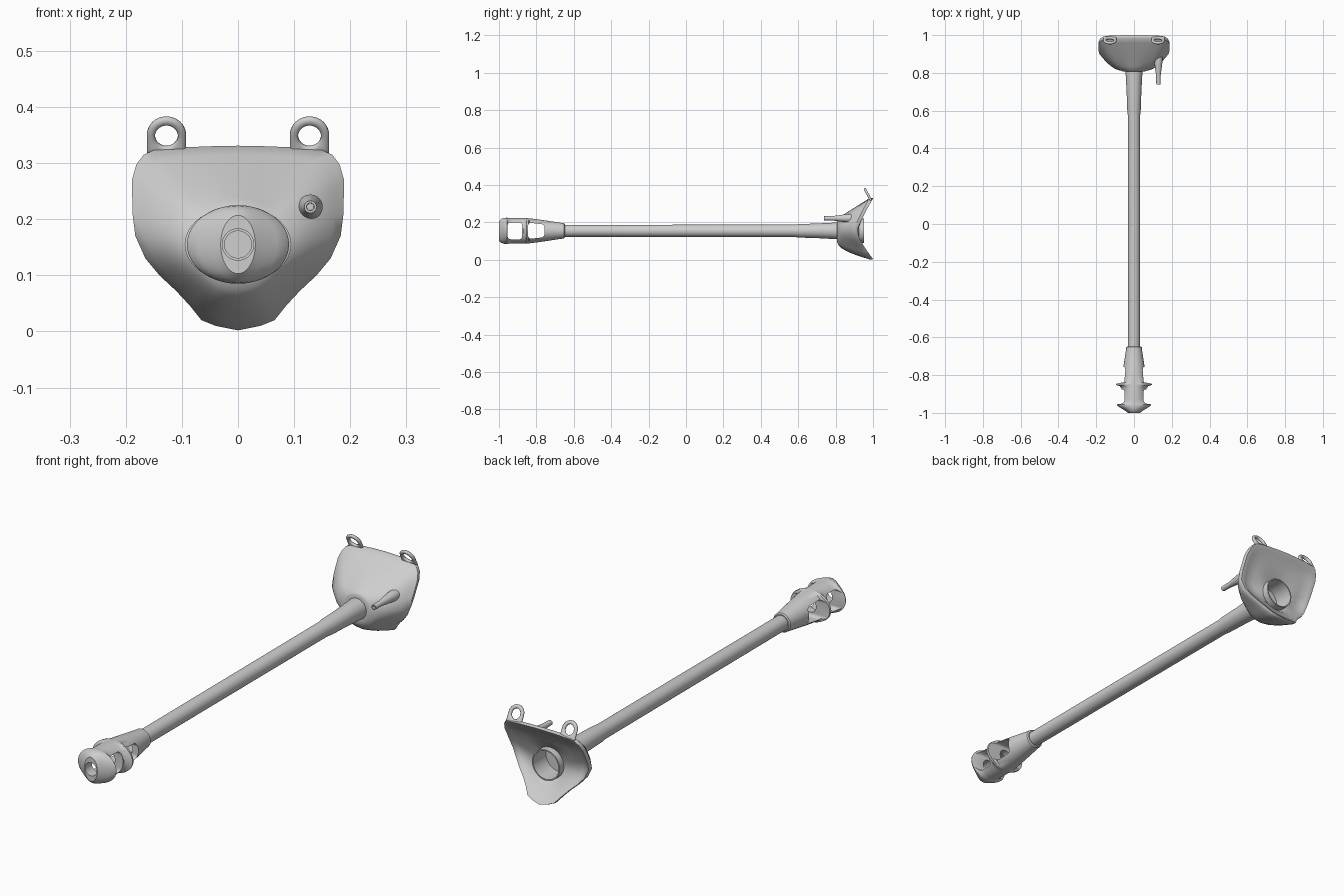
import bpy, bmesh, math
from mathutils import Matrix, Vector

if "Cube" in bpy.data.objects:
    bpy.data.objects.remove(bpy.data.objects["Cube"])

AXIS_Z = 0.155
grey = bpy.data.materials.new("plain grey")
grey.diffuse_color = (0.62, 0.62, 0.62, 1)
grey.use_nodes = True
grey.node_tree.nodes["Principled BSDF"].inputs["Base Color"].default_value = grey.diffuse_color


def make_object(name, bm):
    bmesh.ops.recalc_face_normals(bm, faces=bm.faces)
    mesh = bpy.data.meshes.new(name)
    bm.to_mesh(mesh)
    bm.free()
    ob = bpy.data.objects.new(name, mesh)
    bpy.context.collection.objects.link(ob)
    mesh.materials.append(grey)
    return ob


def activate(ob):
    bpy.ops.object.select_all(action='DESELECT')
    ob.select_set(True)
    bpy.context.view_layer.objects.active = ob


def smooth(ob, angle=35):
    activate(ob)
    bpy.ops.object.shade_smooth_by_angle(angle=math.radians(angle))


def loft(rings, cyclic=False):
    """Skin a list of equal-length point rings; cap the ends unless cyclic."""
    bm = bmesh.new()
    vr = [[bm.verts.new(p) for p in r] for r in rings]
    n = len(vr[0])
    pairs = list(zip(vr, vr[1:])) + ([(vr[-1], vr[0])] if cyclic else [])
    for a, b in pairs:
        for i in range(n):
            j = (i + 1) % n
            bm.faces.new((a[i], a[j], b[j], b[i]))
    if not cyclic:
        bm.faces.new(vr[0])
        bm.faces.new(vr[-1])
    return bm


def ellipse(y, rx, rz, x=0, z=AXIS_Z, n=40):
    return [(x + rx * math.cos(2 * math.pi * i / n), y,
             z + rz * math.sin(2 * math.pi * i / n)) for i in range(n)]


# Barrel with open bore and flared root
smooth(make_object("barrel", loft([ellipse(y, r, r) for y, r in (
    (-0.60, 0.024), (-0.745, 0.024), (-0.745, 0.0315), (-0.70, 0.032),
    (0.58, 0.033), (0.605, 0.036), (0.70, 0.039), (0.81, 0.045), (0.86, 0.045))])))

# Muzzle brake body: round sleeve with two wide elliptical baffles
brake = make_object("muzzle_brake", loft([ellipse(*s) for s in (
    (-0.648, 0.036, 0.036), (-0.652, 0.041, 0.041), (-0.670, 0.043, 0.043),
    (-0.735, 0.053, 0.053), (-0.790, 0.061, 0.061), (-0.838, 0.067, 0.067),
    (-0.842, 0.093, 0.067), (-0.852, 0.095, 0.068), (-0.858, 0.076, 0.068),
    (-0.870, 0.066, 0.069), (-0.932, 0.066, 0.069), (-0.949, 0.074, 0.069),
    (-0.956, 0.091, 0.070), (-0.962, 0.088, 0.070), (-0.974, 0.070, 0.069),
    (-0.988, 0.048, 0.064), (-1.000, 0.031, 0.052))]))


def window(y0, y1, h0, h1):
    """Rounded side opening running through the brake along x."""
    bm = loft([[(x, y0, AXIS_Z - h0), (x, y1, AXIS_Z - h1),
                (x, y1, AXIS_Z + h1), (x, y0, AXIS_Z + h0)] for x in (-0.2, 0.2)])
    edges = [e for e in bm.edges if abs(e.verts[0].co.x - e.verts[1].co.x) > 0.1]
    bmesh.ops.bevel(bm, geom=edges, offset=0.016, segments=4, affect='EDGES', profile=0.5)
    return make_object("window_cutter", bm)


cutters = [window(-0.954, -0.876, 0.045, 0.046),
           window(-0.844, -0.757, 0.044, 0.034),
           make_object("bore_cutter", loft([ellipse(y, 0.028, 0.028) for y in (-1.1, -0.6)]))]
for c in cutters:
    c.hide_render = True
    mod = brake.modifiers.new("cut", 'BOOLEAN')
    mod.operation, mod.solver, mod.object = 'DIFFERENCE', 'EXACT', c
    activate(brake)
    bpy.ops.object.modifier_apply(modifier=mod.name)
    bpy.data.objects.remove(c)
smooth(brake)

# Mantlet: half outline from top middle to bottom middle, mirrored
half = [(0, .331), (.05, .330), (.10, .328), (.15, .323), (.168, .315), (.181, .298),
        (.189, .27), (.188, .21), (.183, .17), (.165, .13), (.14, .10), (.11, .072),
        (.085, .045), (.065, .02), (.04, .01), (0, .002)]
outline = half + [(-x, z) for x, z in half[-2:0:-1]]


def back_y(z):
    """Saddle-shaped rear surface, furthest forward at the gun axis."""
    up = z > AXIS_Z
    d = (z - AXIS_Z) / (0.176 if up else 0.153)
    return 0.912 + 0.087 * abs(d) ** (1.2 if up else 1.4)


def circle_at(r, y):
    """Circle whose points line up with the outline directions."""
    ring = []
    for x, z in outline:
        d = Vector((x, z - AXIS_Z)).normalized() * r
        ring.append((d.x, y, AXIS_Z + d.y))
    return ring


def scaled(f, dy):
    ring = []
    for x, z in outline:
        zz = AXIS_Z + (z - AXIS_Z) * f
        ring.append((x * f, back_y(zz) + dy, zz))
    return ring


def front_ring(s):
    """Front skin between the round nose (s=0) and the rim (s=1)."""
    ring = []
    for (x, z), (cx, _, cz) in zip(outline, circle_at(0.068, 0)):
        up = max(0, (z - AXIS_Z) / 0.176)
        power = 1.75 - 0.75 * up ** 2
        y = 0.812 + (back_y(z) - 0.016 - 0.812) * s ** power
        ring.append((cx + (x - cx) * s, y, cz + (z - cz) * s))
    return ring


rings = [circle_at(0.046, 0.808), circle_at(0.060, 0.808)]
rings += [front_ring(k / 7) for k in range(8)]
rings += [scaled(1.0, -0.004), scaled(0.985, 0.003), scaled(0.89, 0.003),
          scaled(0.85, -0.001), scaled(0.62, 0.002)]
# rear socket tube
rings += [circle_at(0.066, 0.924), circle_at(0.066, 0.953),
          circle_at(0.061, 0.953), circle_at(0.061, 0.865)]
smooth(make_object("mantlet", loft(rings)), 38)

# Coaxial gun barrel with a hollow tip
smooth(make_object("coaxial_gun", loft([ellipse(y, r, r, 0.129, 0.222, 24) for y, r in (
    (0.775, 0.006), (0.738, 0.007), (0.738, 0.011), (0.785, 0.012), (0.800, 0.014),
    (0.845, 0.020), (0.865, 0.022), (0.905, 0.022))])))


# Lifting eyes: rounded plate with a hole, leaning forward
def lifting_eye(name, x0):
    n, R, r, t = 40, 0.035, 0.0205, 0.0065
    hole, outer = [], []
    for i in range(n):
        a = 2 * math.pi * i / n
        c, s = math.cos(a), math.sin(a)
        hole.append((c, s))
        k = 1 if s >= 0 else 1 / max(abs(c), abs(s))   # square off the foot
        outer.append((c * k, s * k))

    def ring(pts, rad, y):
        return [(x * rad, y, z * rad * 1.07) for x, z in pts]
    bm = loft([ring(hole, r, t * 0.5), ring(hole, r + 0.003, t),
               ring(outer, R - 0.004, t), ring(outer, R, t * 0.4),
               ring(outer, R, -t * 0.4), ring(outer, R - 0.004, -t),
               ring(hole, r + 0.003, -t), ring(hole, r, -t * 0.5)], cyclic=True)
    bm.transform(Matrix.Translation((x0, 0.972, 0.349)) @
                 Matrix.Rotation(math.radians(28), 4, 'X'))
    smooth(make_object(name, bm), 50)


lifting_eye("lifting_eye_left", -0.1275)
lifting_eye("lifting_eye_right", 0.1275)
